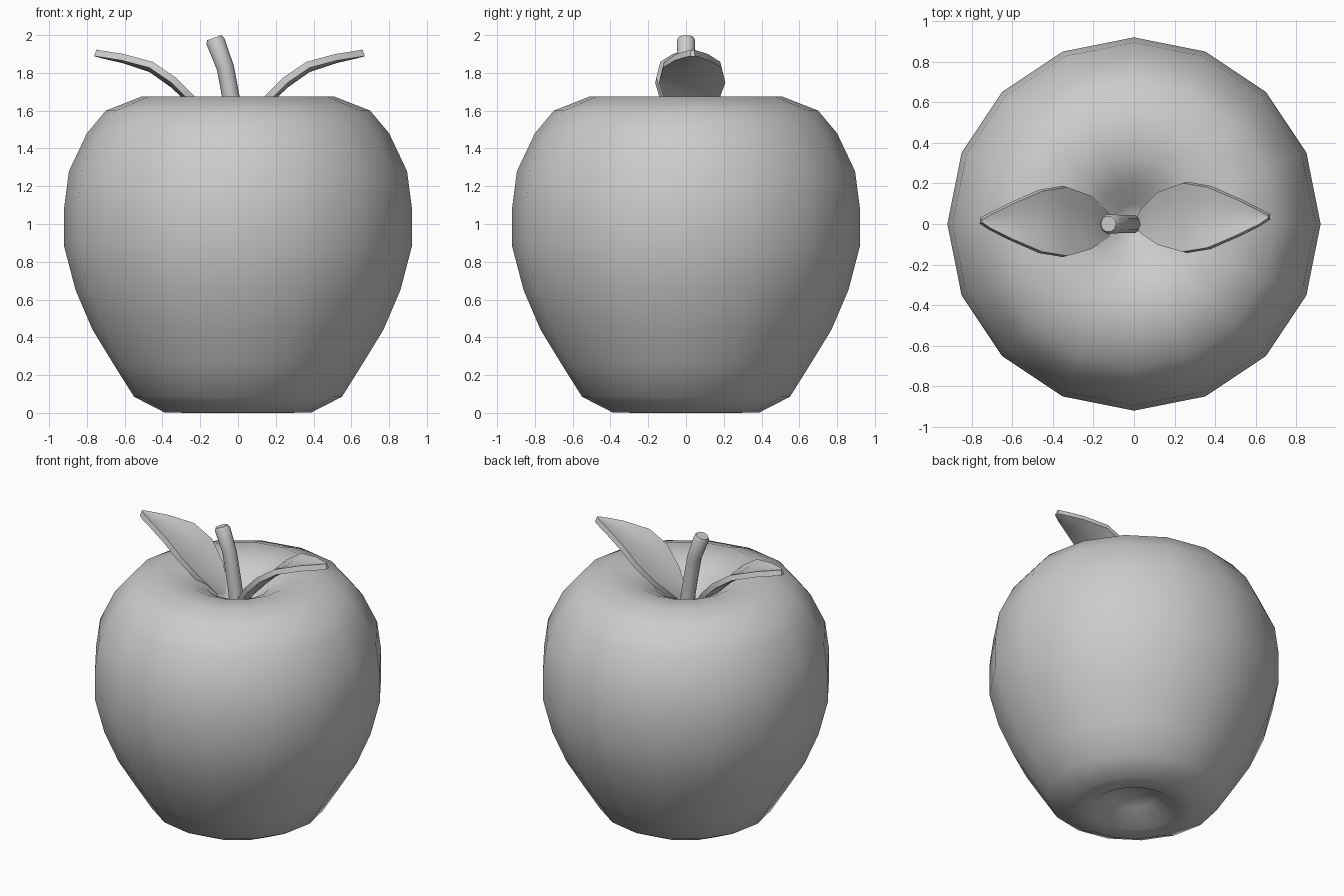
import bpy
import bmesh
import math
from mathutils import Vector, Matrix

cube = bpy.data.objects.get("Cube")
if cube:
    bpy.data.objects.remove(cube, do_unlink=True)

grey = bpy.data.materials.new("plain_grey")
grey.use_nodes = True
colour = (0.6, 0.6, 0.6, 1)
grey.diffuse_color = colour
grey.node_tree.nodes["Principled BSDF"].inputs["Base Color"].default_value = colour


def make_object(name, bm, thickness=0, angle=180):
    """Turn a bmesh into a shaded object, optionally thickened."""
    bmesh.ops.recalc_face_normals(bm, faces=bm.faces)
    mesh = bpy.data.meshes.new(name)
    bm.to_mesh(mesh)
    bm.free()
    mesh.materials.append(grey)
    obj = bpy.data.objects.new(name, mesh)
    bpy.context.collection.objects.link(obj)
    bpy.ops.object.select_all(action="DESELECT")
    obj.select_set(True)
    bpy.context.view_layer.objects.active = obj
    if thickness:
        solid = obj.modifiers.new("thickness", "SOLIDIFY")
        solid.thickness = thickness
        solid.offset = 0
        bpy.ops.object.modifier_apply(modifier=solid.name)
    bpy.ops.object.shade_smooth_by_angle(angle=math.radians(angle))
    return obj


def bridge(bm, rings, closed):
    """Join successive rows of vertices with quads."""
    for low, high in zip(rings, rings[1:]):
        n = len(low)
        for i in range(n if closed else n - 1):
            j = (i + 1) % n
            bm.faces.new((low[i], low[j], high[j], high[i]))


# Fruit body: a sixteen-sided lathe with a hollow at both ends
profile = [(0, 0.12), (0.14, 0.09), (0.27, 0.02), (0.39, 0.003), (0.55, 0.085),
           (0.66, 0.26), (0.77, 0.44), (0.86, 0.65), (0.92, 0.88), (0.92, 1.09),
           (0.895, 1.28), (0.80, 1.48), (0.70, 1.60), (0.51, 1.675),
           (0.33, 1.66), (0.2, 1.60), (0.1, 1.50), (0, 1.45)]
bm = bmesh.new()
points = [bm.verts.new((r, 0, z)) for r, z in profile]
edges = [bm.edges.new(pair) for pair in zip(points, points[1:])]
bmesh.ops.spin(bm, geom=points + edges, cent=(0, 0, 0), axis=(0, 0, 1),
               angle=math.tau, steps=16)
bmesh.ops.remove_doubles(bm, verts=bm.verts, dist=0.001)
bmesh.ops.dissolve_degenerate(bm, edges=bm.edges, dist=0.0005)
for v in bm.verts:
    if 0.2 < math.hypot(v.co.x, v.co.y) < 0.3 and v.co.z < 0.1:
        v.co.z = 0
make_object("fruit_body", bm)

# Stem: a bent tube swept along its path, with slightly rounded end
path = [(-0.005, 1.43), (-0.02, 1.56), (-0.04, 1.68), (-0.066, 1.82),
        (-0.12, 1.965), (-0.126, 1.982)]
radii = [0.046, 0.046, 0.046, 0.046, 0.05, 0.04]
tilts = [6, 8, 9, 15, 20, 20]
bm = bmesh.new()
rings = []
for (x, z), radius, tilt in zip(path, radii, tilts):
    turn = Matrix.Rotation(-math.radians(tilt), 3, "Y")
    ring = []
    for i in range(10):
        a = math.tau * i / 10
        offset = Vector((radius * math.cos(a), radius * math.sin(a), 0))
        ring.append(bm.verts.new(Vector((x, 0, z)) + turn @ offset))
    rings.append(ring)
bridge(bm, rings, True)
bm.faces.new(rings[0])
bm.faces.new(rings[-1])
make_object("stem", bm, angle=50)

# Leaves: stations give distance out, height, front edge and back edge
stations = [(0.02, 1.47, -0.02, 0.02), (0.05, 1.53, -0.05, 0.08),
            (0.13, 1.62, -0.105, 0.16), (0.25, 1.735, -0.14, 0.205),
            (0.37, 1.82, -0.12, 0.185), (0.52, 1.87, -0.055, 0.12),
            (0.62, 1.893, -0.005, 0.07), (0.665, 1.905, 0.025, 0.045)]


def leaf(name, side, shift_x, shift_y):
    bm = bmesh.new()
    rows = []
    for x, z, front, back in stations:
        row = []
        for i in range(5):
            t = i / 4
            cup = 0.3 * (back - front) * (t - 0.5) ** 2
            y = front + (back - front) * t
            row.append(bm.verts.new((side * x + shift_x, y + shift_y, z + cup)))
        rows.append(row)
    bridge(bm, rows, False)
    make_object(name, bm, thickness=0.036, angle=40)


leaf("left_leaf", 1, 0, 0)
leaf("right_leaf", -1, -0.09, -0.02)

# Bring the stem tip to full height
stem = bpy.data.objects["stem"]
top = max(v.co.z for v in stem.data.vertices)
stem.location.z = 2 - top
